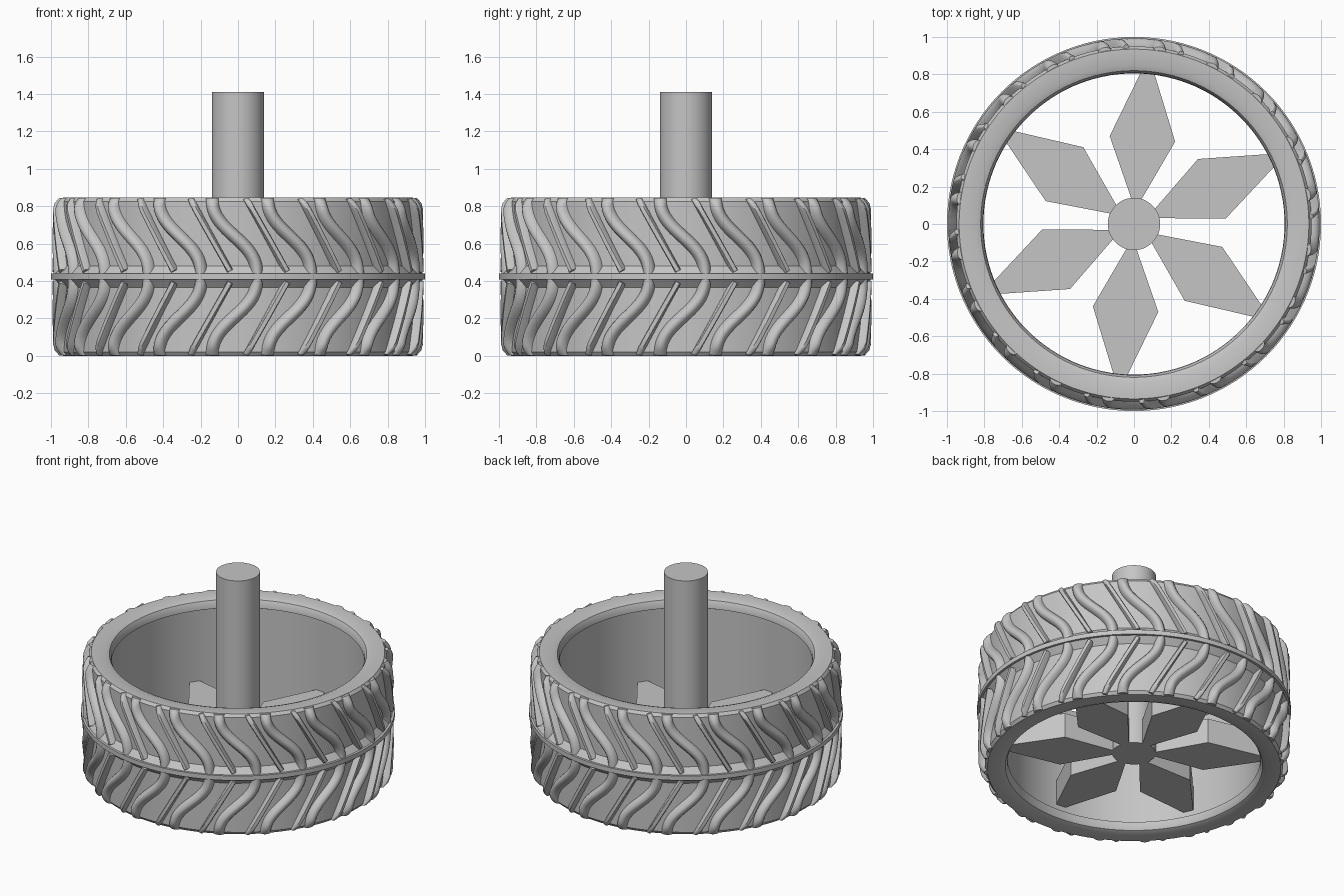
import bpy, bmesh, math
from mathutils import Vector

cube = bpy.data.objects.get("Cube")
if cube:
    bpy.data.objects.remove(cube)

GREY = (0.56, 0.56, 0.56, 1)
grey = bpy.data.materials.new("mid grey")
grey.use_nodes = True
grey.diffuse_color = GREY
grey.node_tree.nodes["Principled BSDF"].inputs["Base Color"].default_value = GREY

HEIGHT, MID, COUNT = 0.846, 0.423, 20


def finish(name, bm, angle=35):
    bmesh.ops.recalc_face_normals(bm, faces=bm.faces)
    mesh = bpy.data.meshes.new(name)
    bm.to_mesh(mesh)
    bm.free()
    mesh.materials.append(grey)
    obj = bpy.data.objects.new(name, mesh)
    bpy.context.collection.objects.link(obj)
    bpy.ops.object.select_all(action='DESELECT')
    obj.select_set(True)
    bpy.context.view_layer.objects.active = obj
    bpy.ops.object.shade_smooth_by_angle(angle=math.radians(angle))
    return obj


def polar(r, angle, z):
    return Vector((r * math.cos(angle), r * math.sin(angle), z))


def bridge(bm, loops, closed):
    # Join neighbouring rings of vertices with quads
    pairs = list(zip(loops, loops[1:]))
    if closed:
        pairs.append((loops[-1], loops[0]))
    for a, b in pairs:
        n = len(a)
        for i in range(n):
            bm.faces.new((a[i], a[(i + 1) % n], b[(i + 1) % n], b[i]))


def lathe(name, profile, segments=120):
    bm = bmesh.new()
    loops = [[bm.verts.new(polar(r, math.tau * k / segments, z)) for r, z in profile]
             for k in range(segments)]
    bridge(bm, loops, True)
    return finish(name, bm)


# Tyre body: lower half of the section, mirrored about the middle
half = [(0.815, 0.07), (0.805, 0.065), (0.808, 0.035), (0.82, 0.012), (0.85, 0), (0.935, 0),
        (0.95, 0.02), (0.95, 0.365), (0.985, 0.408)]
lathe("tyre_body", half + [(r, HEIGHT - z) for r, z in reversed(half)])

# Raised ring around the middle of the tread
lathe("centre_ring", [(0.94, 0.407), (1, 0.407), (1, 0.439), (0.94, 0.439)])


def tread(name, path, section, width):
    # Sweep a section along a path of (angle, distance from middle), repeated around both halves
    bm = bmesh.new()
    for side in (-1, 1):
        for k in range(COUNT):
            turn = math.radians(-90) + math.tau * k / COUNT
            loops = []
            for j, (ang, dist) in enumerate(path):
                a, b = path[max(j - 1, 0)], path[min(j + 1, len(path) - 1)]
                tangent = Vector((math.radians(b[0] - a[0]), b[1] - a[1])).normalized()
                top = 0.993 - 0.035 * max(0, (dist - 0.35) / 0.07) ** 2
                ring = []
                for u, h in section:
                    across = u * width / 2
                    theta = turn + math.radians(ang) + across * tangent.y
                    z = min(max(dist - across * tangent.x, 0), MID - 0.002)
                    ring.append(bm.verts.new(polar(0.935 + (top - 0.935) * h, theta, MID + side * z)))
                loops.append(ring)
            bridge(bm, loops, False)
            bm.faces.new(loops[0])
            bm.faces.new(loops[-1])
    return finish(name, bm, 50)


# Wavy rounded ridges, nearly upright at both ends
wave = []
for i in range(21):
    t = i / 20
    s = t * t * (3 - 2 * t)
    wave.append((6.1 - 14.5 * (0.5 * s + 0.5 * s * s * (3 - 2 * s)), 0.01 + 0.411 * t))
dome = [(math.cos(math.pi * i / 8), math.sin(math.pi * i / 8)) for i in range(9)]
tread("wavy_ridges", wave, dome, 0.075)

# Straight bars between the waves
bar = [(-2.5 - 13 * i / 12, 0.03 + 0.391 * i / 12) for i in range(13)]
tread("straight_bars", bar, [(1, 0), (0.9, 0.85), (0.6, 1), (-0.6, 1), (-0.9, 0.85), (-1, 0)], 0.035)

# Axle
bm = bmesh.new()
bmesh.ops.create_cone(bm, cap_ends=True, segments=48, radius1=0.14, radius2=0.14, depth=1.305)
bmesh.ops.translate(bm, verts=bm.verts, vec=(0, 0, 0.7575))
finish("axle", bm)

# Six diamond-shaped spokes
bm = bmesh.new()
diamond = [(0.007, 0.075), (0.22, 0.44), (0.08, 0.9), (-0.13, 0.47)]
for k in range(6):
    a = math.tau * k / 6
    c, s = math.cos(a), math.sin(a)
    loops = [[bm.verts.new((x * c - y * s, x * s + y * c, z)) for x, y in diamond]
             for z in (0.105, 0.28)]
    bridge(bm, loops, False)
    bm.faces.new(loops[0])
    bm.faces.new(loops[1])
finish("spokes", bm, 20)
